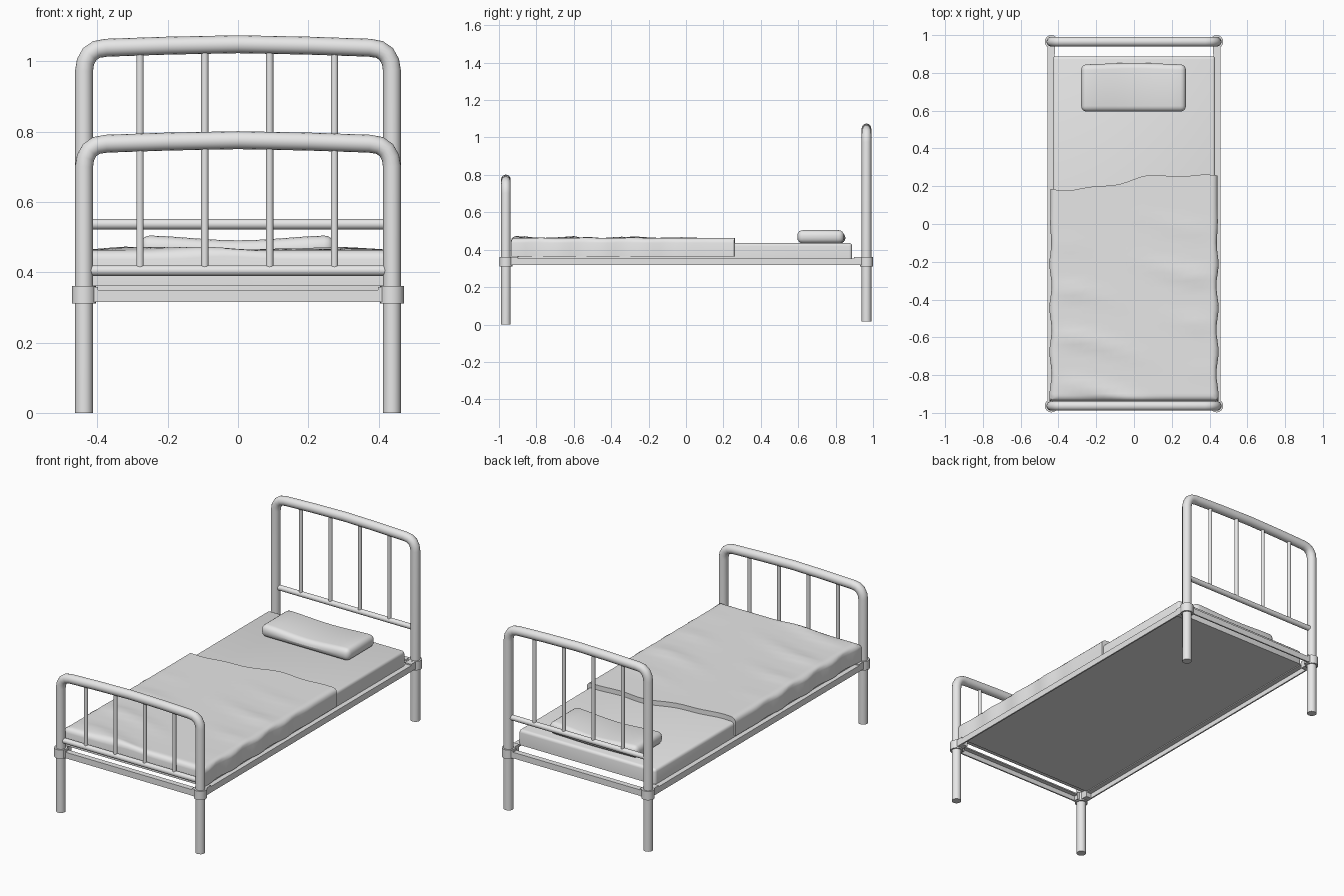
import bpy, bmesh, math
from mathutils import Vector

cube = bpy.data.objects.get("Cube")
if cube:
    bpy.data.objects.remove(cube, do_unlink=True)

GREY = (0.8, 0.8, 0.8, 1.0)
mat = bpy.data.materials.new("plain grey")
mat.use_nodes = True
mat.diffuse_color = GREY
mat.node_tree.nodes["Principled BSDF"].inputs["Base Color"].default_value = GREY

POST_X = 0.438
ENDS = {"foot": -0.963, "head": 0.965}


def add_object(name, mesh, angle=None):
    """Link a mesh as an object, with smooth shading below the given angle."""
    obj = bpy.data.objects.new(name, mesh)
    bpy.context.collection.objects.link(obj)
    mesh.materials.clear()
    mesh.materials.append(mat)
    if angle:
        bpy.ops.object.select_all(action='DESELECT')
        obj.select_set(True)
        bpy.context.view_layer.objects.active = obj
        bpy.ops.object.shade_smooth_by_angle(angle=math.radians(angle))
    return obj


def from_bmesh(name, bm, angle=None):
    bmesh.ops.recalc_face_normals(bm, faces=bm.faces)
    mesh = bpy.data.meshes.new(name)
    bm.to_mesh(mesh)
    bm.free()
    return add_object(name, mesh, angle)


def tube(name, points, radius):
    """Round capped tube along a path."""
    curve = bpy.data.curves.new(name, 'CURVE')
    curve.dimensions = '3D'
    curve.bevel_depth = radius
    curve.bevel_resolution = 6
    curve.use_fill_caps = True
    spline = curve.splines.new('POLY')
    spline.points.add(len(points) - 1)
    for p, co in zip(spline.points, points):
        p.co = (*co, 1)
    helper = bpy.data.objects.new(name + "_path", curve)
    bpy.context.collection.objects.link(helper)
    bpy.context.view_layer.update()
    deps = bpy.context.evaluated_depsgraph_get()
    mesh = bpy.data.meshes.new_from_object(helper.evaluated_get(deps))
    bpy.data.objects.remove(helper, do_unlink=True)
    return add_object(name, mesh, 40)


def add_box(bm, lo, hi):
    lo, hi = Vector(lo), Vector(hi)
    verts = bmesh.ops.create_cube(bm, size=1)["verts"]
    for v in verts:
        v.co = (lo + hi) / 2 + v.co * (hi - lo)
    return verts


def end_frame(end, top, bottom, bar_z):
    """Bent tube frame with a lower bar and four spindles."""
    y = ENDS[end]
    half = [(POST_X, bottom), (POST_X, top - 0.075), (0.434, top - 0.05),
            (0.422, top - 0.028), (0.403, top - 0.015), (0.375, top - 0.010),
            (0.2, top - 0.004)]
    path = [(-x, y, z) for x, z in half] + [(0, y, top)]
    path += [(x, y, z) for x, z in reversed(half)]
    tube(end + "_frame", path, 0.0255)
    tube(end + "_lower_bar", [(-POST_X, y, bar_z), (POST_X, y, bar_z)], 0.015)
    for i in range(4):
        x = -0.279 + i * 0.1845
        tube(f"{end}_spindle_{i + 1}", [(x, y, bar_z), (x, y, top - 0.005)], 0.0105)


end_frame("foot", 0.776, 0.0, 0.405)
end_frame("head", 1.049, 0.015, 0.537)

# Collars on the posts, with tabs that hold the rails
for end, y in ENDS.items():
    inward = 1 if y < 0 else -1
    for side, s in (("right", -1), ("left", 1)):
        x = s * POST_X
        tube(f"{end}_{side}_collar", [(x, y, 0.311), (x, y, 0.361)], 0.0345)
        bm = bmesh.new()
        ya, yb = sorted((y, y + inward * 0.066))
        add_box(bm, (x - 0.02, ya, 0.318), (x + 0.02, yb, 0.36))
        xa, xb = sorted((x, x - s * 0.04))
        add_box(bm, (xa, y - 0.018, 0.316), (xb, y + 0.018, 0.358))
        from_bmesh(f"{end}_{side}_rail_tab", bm)

# Angle-section rails: an upright plate with a flange on top
for side, s in (("right", -1), ("left", 1)):
    bm = bmesh.new()
    for inner, outer, low in ((0.45, 0.458, 0.318), (0.422, 0.458, 0.345)):
        xa, xb = sorted((s * inner, s * outer))
        add_box(bm, (xa, -0.92, low), (xb, 0.92, 0.353))
    from_bmesh(side + "_side_rail", bm)
for end, y in ENDS.items():
    s = 1 if y > 0 else -1
    bm = bmesh.new()
    for inner, outer, low in ((0.008, 0.016, 0.316), (-0.016, 0.016, 0.343)):
        ya, yb = sorted((y + s * inner, y + s * outer))
        add_box(bm, (-0.41, ya, low), (0.41, yb, 0.35))
    from_bmesh(end + "_cross_rail", bm)

# Mattress
bm = bmesh.new()
add_box(bm, (-0.43, -0.9, 0.35), (0.43, 0.888, 0.436))
edges = [e for e in bm.edges if max(v.co.z for v in e.verts) > 0.4]
bmesh.ops.bevel(bm, geom=edges, offset=0.016, segments=3, profile=0.5, affect='EDGES')
from_bmesh("mattress", bm, 50)


# Blanket: draped slab with a wavy turned edge and shallow wrinkles
def head_edge(x):
    return 0.228 + 0.1 * x + 0.016 * math.sin(9 * x + 0.6) + 0.008 * math.sin(21 * x)


FOOT_Y = -0.936
bm = bmesh.new()
bmesh.ops.create_grid(bm, x_segments=22, y_segments=30, size=0.5)
base = list(bm.faces)
bmesh.ops.translate(bm, verts=bm.verts, vec=(0, 0, 0.363))
for v in bm.verts:
    v.co.x *= 0.884
    t = v.co.y + 0.5
    v.co.y = FOOT_Y + t * (head_edge(v.co.x) - FOOT_Y)
geo = bmesh.ops.extrude_face_region(bm, geom=base, use_keep_orig=True)["geom"]
top = [g for g in geo if isinstance(g, bmesh.types.BMVert)]
bmesh.ops.translate(bm, verts=top, vec=(0, 0, 0.1))
rim = [e for e in bm.edges if all(v.co.z > 0.45 for v in e.verts)
       and any(abs(f.normal.z) < 0.5 or abs(f.calc_center_median().z - 0.41) < 0.02
               for f in e.link_faces)
       and (all(abs(v.co.x) > 0.44 for v in e.verts)
            or all(v.co.y < FOOT_Y + 0.001 for v in e.verts))]
bmesh.ops.bevel(bm, geom=rim, offset=0.026, segments=3, profile=0.5,
                affect='EDGES', clamp_overlap=True)
for v in bm.verts:
    x, y, z = v.co
    calm = min(1, max(0, (0.1 - y) / 0.3))
    if z > 0.42:
        wave = math.sin(25 * y + 3 * x + 1.2 * math.sin(5 * x))
        patch = 0.5 + 0.5 * math.sin(7 * x + 4 * y)
        inside = min(1, max(0, (0.45 - abs(x)) / 0.12))
        v.co.z += 0.010 * calm * inside * max(0, wave) ** 2 * patch
    if abs(x) > 0.43:
        v.co.x += math.copysign(0.006, x) * calm * math.sin(27 * y + 1)
from_bmesh("blanket", bm, 50)

# Pillow: rounded cushion, slightly sunken in the middle
bm = bmesh.new()
add_box(bm, (-0.28, 0.595, 0.434), (0.275, 0.845, 0.502))
bmesh.ops.bevel(bm, geom=list(bm.edges), offset=0.03, segments=4, profile=0.5, affect='EDGES')
for i in range(1, 10):
    bmesh.ops.bisect_plane(bm, geom=bm.verts[:] + bm.edges[:] + bm.faces[:],
                           plane_co=(-0.25 + i * 0.05, 0, 0), plane_no=(1, 0, 0))
for v in bm.verts:
    x, y, z = v.co
    middle = math.cos(math.pi * x / 0.56) ** 2
    if z > 0.47:
        v.co.z -= 0.014 * middle - 0.003
    if y > 0.8:
        v.co.y += 0.008 * middle
from_bmesh("pillow", bm, 50)
